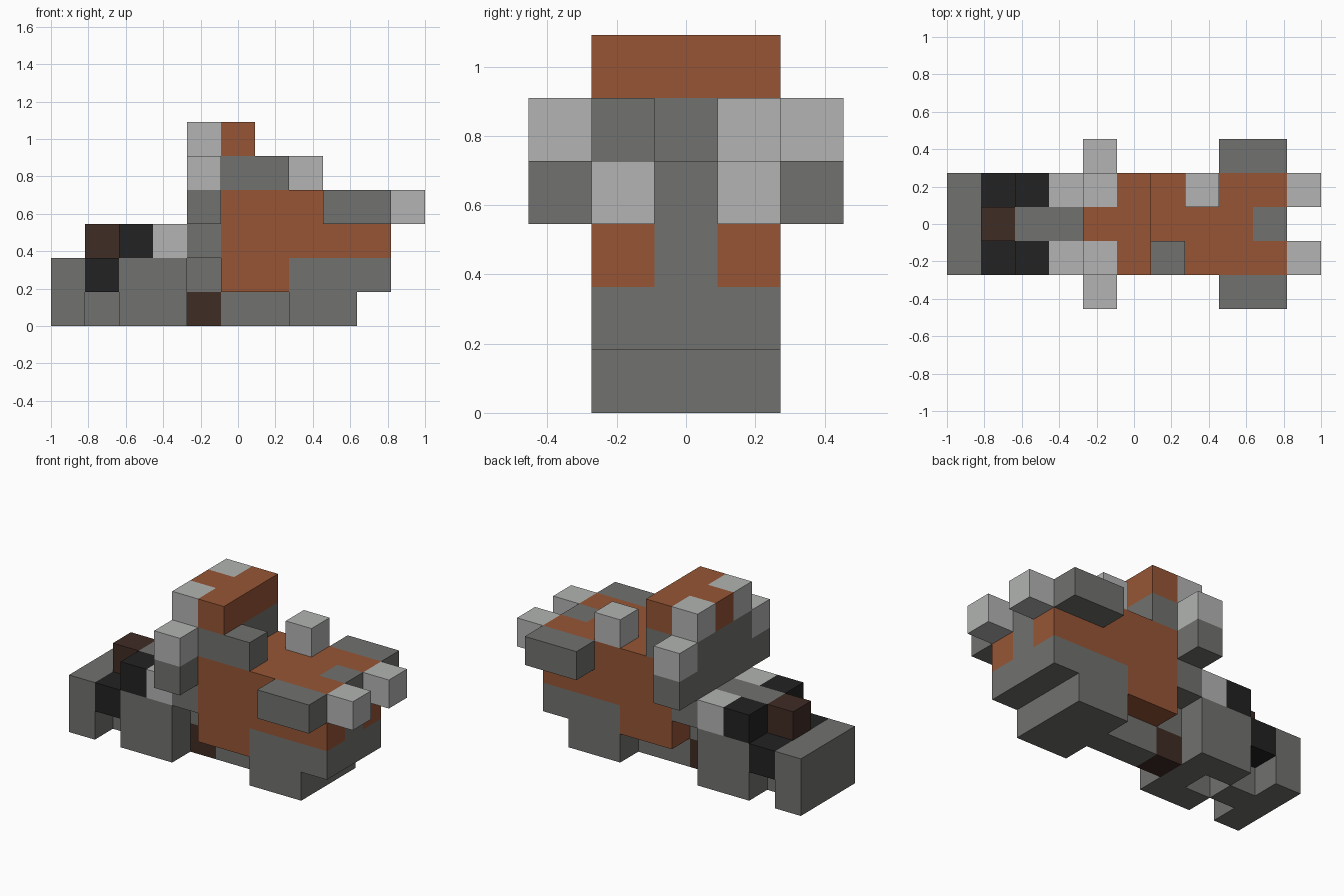
import bpy
import bmesh
from mathutils import Vector

cube = bpy.data.objects.get("Cube")
if cube:
    bpy.data.objects.remove(cube, do_unlink=True)

U = 2 / 11                            # edge length of one block
ORIGIN = Vector((-1, -2.5 * U, 0))    # corner of the block grid


def material(name, rgb):
    m = bpy.data.materials.new(name)
    m.use_nodes = True
    color = (*rgb, 1)
    m.diffuse_color = color
    bsdf = next(n for n in m.node_tree.nodes if n.type == 'BSDF_PRINCIPLED')
    bsdf.inputs["Base Color"].default_value = color
    return m


GREY = material("stone grey", (0.165, 0.168, 0.156))
LIGHT = material("light grey", (0.445, 0.456, 0.445))
RUST = material("rust orange", (0.305, 0.091, 0.036))
BROWN = material("dark brown", (0.051, 0.025, 0.018))
BLACK = material("black", (0.016, 0.016, 0.016))

blocks = {}    # grid cell -> part name
colors = {}    # part name -> material


def fill(part, mat, xs, ys, zs):
    """Fill an inclusive range of grid cells; later fills replace earlier ones."""
    colors[part] = mat
    for x in range(xs[0], xs[-1] + 1):
        for y in range(ys[0], ys[-1] + 1):
            for z in range(zs[0], zs[-1] + 1):
                blocks[x, y, z] = part


def pair(part, mat, xs, y, zs):
    """Fill the same cells on both sides of the middle row."""
    for row in (y, 4 - y):
        fill(part, mat, xs, [row], zs)


WIDE, MID = (1, 3), [2]

# Main hull and its underside
fill("hull", RUST, (5, 9), WIDE, (2, 3))
fill("hull", RUST, (5, 6), WIDE, [1])
fill("hull_base", GREY, (7, 9), WIDE, [1])
fill("hull_base", GREY, (7, 8), WIDE, [0])
fill("end_stripe", GREY, [9], MID, (2, 3))
fill("keel", GREY, (5, 6), MID, [0])
fill("keel_joint", BROWN, [4], MID, [0])
pair("side_pod", GREY, (8, 9), 0, [3])
pair("end_prong", LIGHT, [10], 1, [3])

# Upright wall, arms and raised cabin
fill("wall", GREY, [4], MID, [1])
fill("wall", GREY, [4], WIDE, [2])
fill("wall", GREY, [4], (0, 4), [3])
fill("wall", GREY, (4, 5), WIDE, [4])
pair("arm_tip", LIGHT, [4], 0, [4])
fill("cabin_roof", RUST, (4, 5), WIDE, [5])
pair("roof_corner", LIGHT, [4], 1, [5])
fill("deck_box", GREY, [6], [1], [4])
fill("deck_knob", LIGHT, [7], [3], [4])

# Low section with its black and brown fittings
fill("low_section", GREY, (2, 3), WIDE, (0, 1))
fill("low_section", GREY, (2, 3), MID, [2])
del blocks[2, 2, 0]
fill("link", GREY, [1], MID, (0, 1))
fill("end_block", GREY, [0], WIDE, (0, 1))
pair("low_shoulder", LIGHT, [3], 1, [2])
pair("upper_fitting", BLACK, [2], 1, [2])
pair("lower_fitting", BLACK, [1], 1, [1])
fill("link_cap", BROWN, [1], MID, [2])

# One flat-faced mesh per part, with exposed faces only
for part, mat in colors.items():
    bm = bmesh.new()
    for cell in [c for c, p in blocks.items() if p == part]:
        center = ORIGIN + (Vector(cell) + Vector((0.5, 0.5, 0.5))) * U
        for axis in range(3):
            for sign in (-1, 1):
                near = list(cell)
                near[axis] += sign
                if tuple(near) in blocks:
                    continue
                n, a, b = Vector(), Vector(), Vector()
                n[axis] = sign
                a[(axis + 1) % 3] = 1
                b = n.cross(a)
                corners = (a + b, b - a, -a - b, a - b)
                bm.faces.new([bm.verts.new(center + (n + c) * U / 2) for c in corners])
    bmesh.ops.remove_doubles(bm, verts=bm.verts, dist=U / 100)
    mesh = bpy.data.meshes.new(part)
    bm.to_mesh(mesh)
    bm.free()
    mesh.materials.append(mat)
    bpy.context.scene.collection.objects.link(bpy.data.objects.new(part, mesh))
